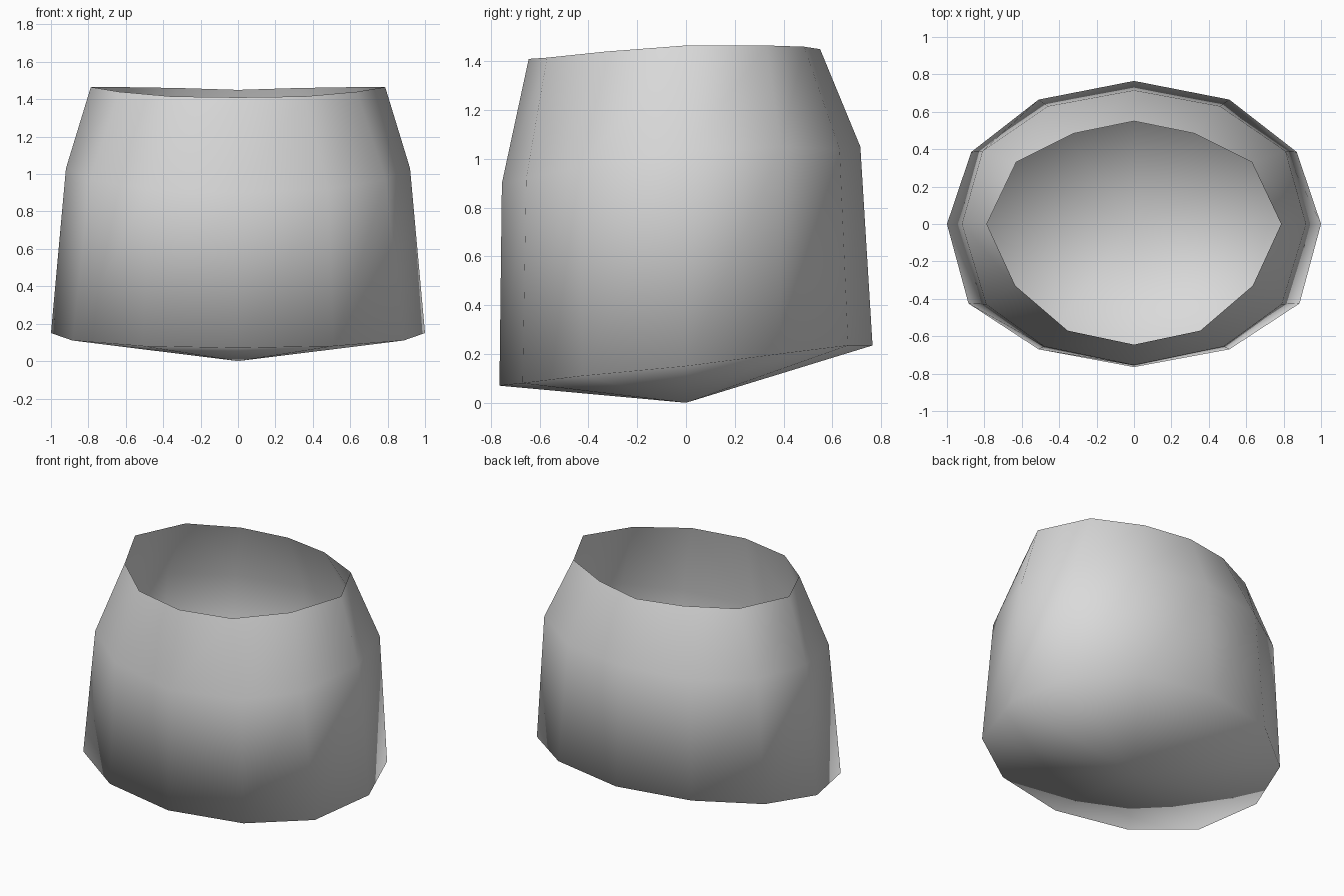
import bpy
import bmesh

if "Cube" in bpy.data.objects:
    bpy.data.objects.remove(bpy.data.objects["Cube"])

# Half rings (x >= 0) from front to back: bottom edge, shoulder, open rim
bottom = [(0, -.765, .07), (.51, -.67, .08), (.885, -.425, .11), (1, 0, .15),
          (.87, .385, .20), (.51, .665, .235), (0, .765, .235)]
shoulder = [(0, -.755, .90), (.48, -.655, .92), (.79, -.43, .97), (.92, 0, 1.03),
            (.81, .39, 1.05), (.46, .63, 1.04), (0, .715, 1.05)]
rim = [(0, -.645, 1.41), (.355, -.57, 1.415), (.635, -.33, 1.44), (.787, 0, 1.465),
       (.63, .33, 1.465), (.32, .485, 1.46), (0, .55, 1.45)]


def full_ring(bm, half):
    """Mirror a half ring across x and return its twelve vertices in order."""
    mirrored = [(-x, y, z) for x, y, z in reversed(half[1:-1])]
    return [bm.verts.new(p) for p in half + mirrored]


bm = bmesh.new()
rings = [full_ring(bm, half) for half in (bottom, shoulder, rim)]

# Side wall, open at the top
for low, high in zip(rings, rings[1:]):
    for i in range(12):
        j = (i + 1) % 12
        bm.faces.new((low[i], low[j], high[j], high[i]))

# Shallow pointed underside
tip = bm.verts.new((0, 0, 0))
for i in range(12):
    bm.faces.new((tip, rings[0][(i + 1) % 12], rings[0][i]))

for face in bm.faces:
    face.smooth = True

mesh = bpy.data.meshes.new("open_cup")
bm.to_mesh(mesh)
bm.free()

grey = bpy.data.materials.new("light grey")
grey.diffuse_color = (.7, .7, .7, 1)
grey.use_nodes = True
grey.node_tree.nodes["Principled BSDF"].inputs["Base Color"].default_value = grey.diffuse_color
mesh.materials.append(grey)

cup = bpy.data.objects.new("open_cup", mesh)
bpy.context.collection.objects.link(cup)
